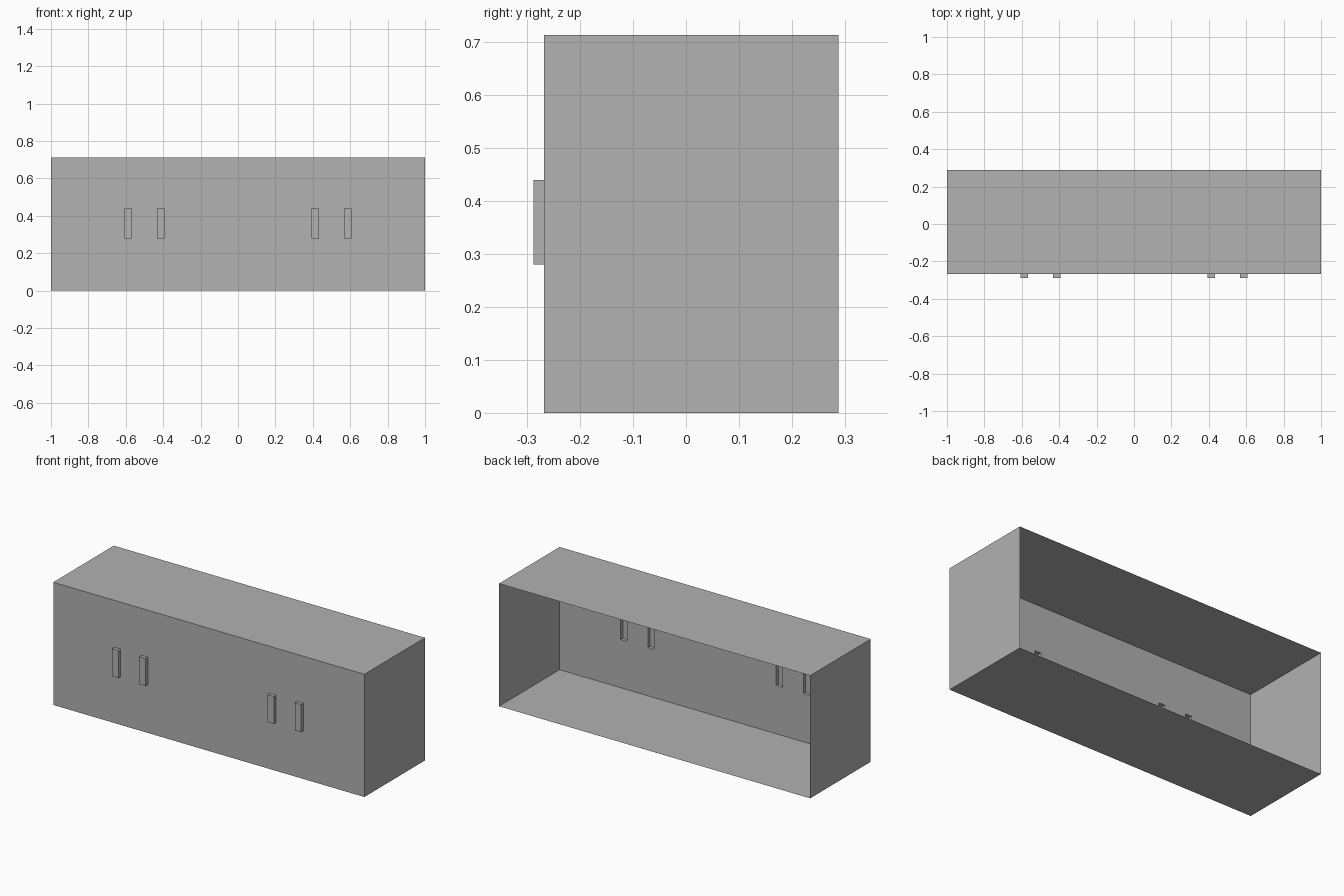
import bpy
import bmesh
from mathutils import Matrix, Vector

cube = bpy.data.objects.get("Cube")
if cube:
    bpy.data.objects.remove(cube, do_unlink=True)

# Overall sizes
WIDTH, HEIGHT = 2.0, 0.713
FRONT, BACK = -0.268, 0.288
PEG_DEPTH = 0.02
PEG_X = [(0.392, 0.432), (0.567, 0.608)]   # mirrored to the other side
PEG_Z = (0.28, 0.44)

# Plain grey material
grey = bpy.data.materials.new("plain_grey")
grey.use_nodes = True
color = (0.445, 0.445, 0.445, 1)
grey.diffuse_color = color
grey.node_tree.nodes["Principled BSDF"].inputs["Base Color"].default_value = color

bm = bmesh.new()

# Thin-walled box, open at the back
size = Matrix.Diagonal((WIDTH, BACK - FRONT, HEIGHT, 1))
center = Matrix.Translation((0, (FRONT + BACK) / 2, HEIGHT / 2))
bmesh.ops.create_cube(bm, size=1, matrix=center @ size)
bm.normal_update()
bmesh.ops.delete(bm, geom=[f for f in bm.faces if f.normal.y > 0.5], context='FACES_ONLY')


def front_faces():
    bm.normal_update()
    return [f for f in bm.faces if f.normal.y < -0.5]


def cut_front(point, normal):
    faces = front_faces()
    edges = {e for f in faces for e in f.edges}
    verts = {v for f in faces for v in f.verts}
    bmesh.ops.bisect_plane(bm, geom=[*verts, *edges, *faces], dist=1e-5,
                           plane_co=point, plane_no=normal)


# Outline the pegs on the front panel
for z in PEG_Z:
    cut_front((0, FRONT, z), (0, 0, 1))
for span in PEG_X:
    for x in span:
        for side in (-1, 1):
            cut_front((side * x, FRONT, 0), (1, 0, 0))


def is_peg(face):
    c = face.calc_center_median()
    return (PEG_Z[0] < c.z < PEG_Z[1]
            and any(a < abs(c.x) < b for a, b in PEG_X))


# Push the pegs out of the panel, leaving them hollow behind
pegs = [f for f in front_faces() if is_peg(f)]
out = bmesh.ops.extrude_face_region(bm, geom=pegs)
moved = [g for g in out["geom"] if isinstance(g, bmesh.types.BMVert)]
bmesh.ops.translate(bm, verts=moved, vec=Vector((0, -PEG_DEPTH, 0)))
leftover = [f for f in pegs if f.is_valid]
if leftover:
    bmesh.ops.delete(bm, geom=leftover, context='FACES_ONLY')
bm.normal_update()

mesh = bpy.data.meshes.new("open_back_box")
bm.to_mesh(mesh)
bm.free()
mesh.materials.append(grey)
box = bpy.data.objects.new("open_back_box", mesh)
bpy.context.collection.objects.link(box)
